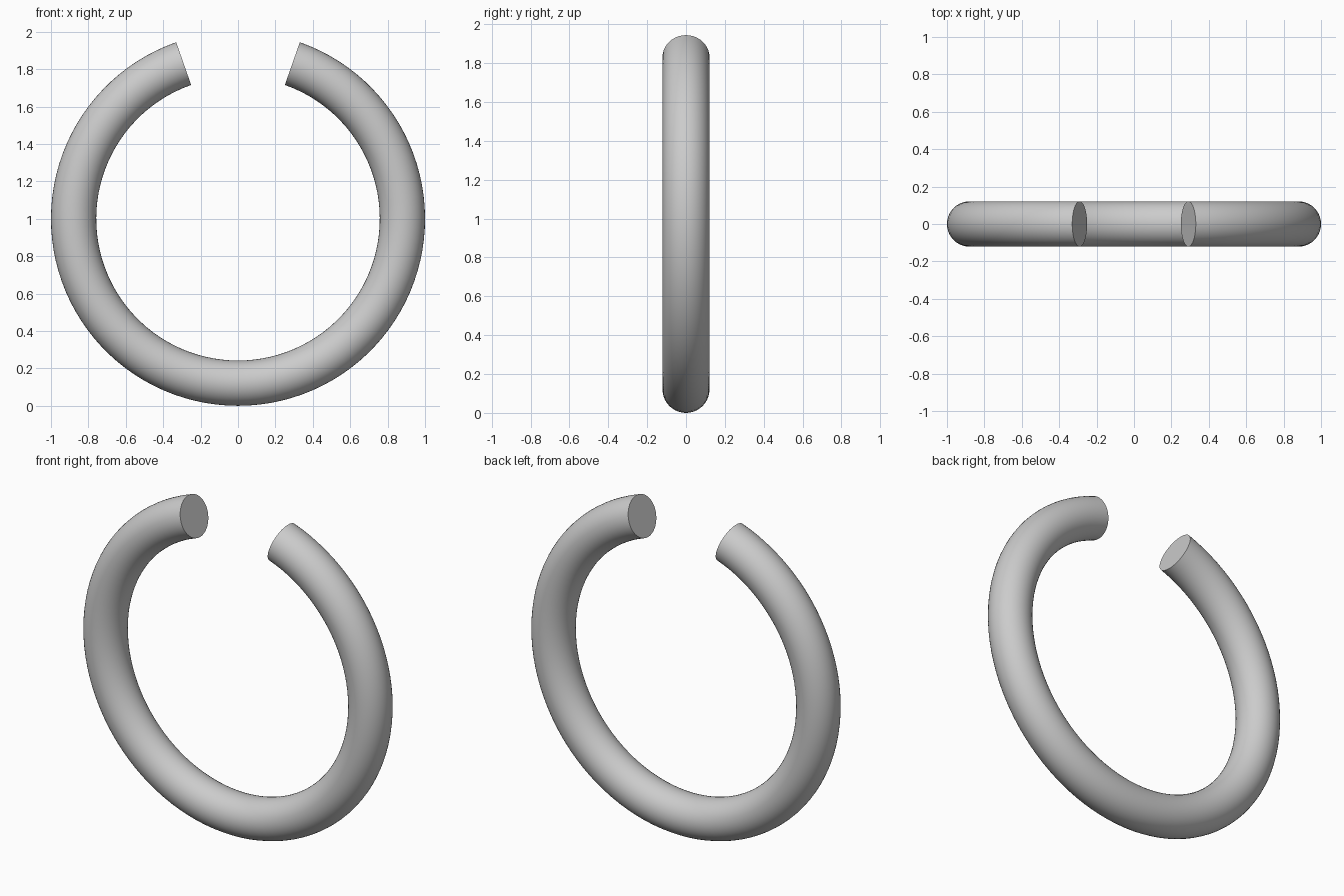
import bpy, bmesh, math

if "Cube" in bpy.data.objects:
    bpy.data.objects.remove(bpy.data.objects["Cube"])

MAJOR, TUBE = 0.879, 0.121      # centre-line and tube radii
GAP = math.radians(19.3)        # half of the opening at the top
STEPS, SIDES = 96, 40

# Open ring: circular section swept around, with flat capped ends
bm = bmesh.new()
rings = []
for i in range(STEPS + 1):
    a = GAP + (2 * math.pi - 2 * GAP) * i / STEPS
    ring = []
    for j in range(SIDES):
        t = 2 * math.pi * j / SIDES
        r = MAJOR + TUBE * math.cos(t)
        ring.append(bm.verts.new((r * math.sin(a), TUBE * math.sin(t), 1 + r * math.cos(a))))
    rings.append(ring)

for a, b in zip(rings, rings[1:]):
    for j in range(SIDES):
        k = (j + 1) % SIDES
        bm.faces.new((a[j], a[k], b[k], b[j]))
bm.faces.new(rings[0])
bm.faces.new(rings[-1])
bmesh.ops.recalc_face_normals(bm, faces=bm.faces)

mesh = bpy.data.meshes.new("open_ring")
bm.to_mesh(mesh)
bm.free()
ring_obj = bpy.data.objects.new("open_ring", mesh)
bpy.context.collection.objects.link(ring_obj)

# Smooth tube, crisp end caps
bpy.context.view_layer.objects.active = ring_obj
ring_obj.select_set(True)
bpy.ops.object.shade_smooth_by_angle(angle=math.radians(35))
